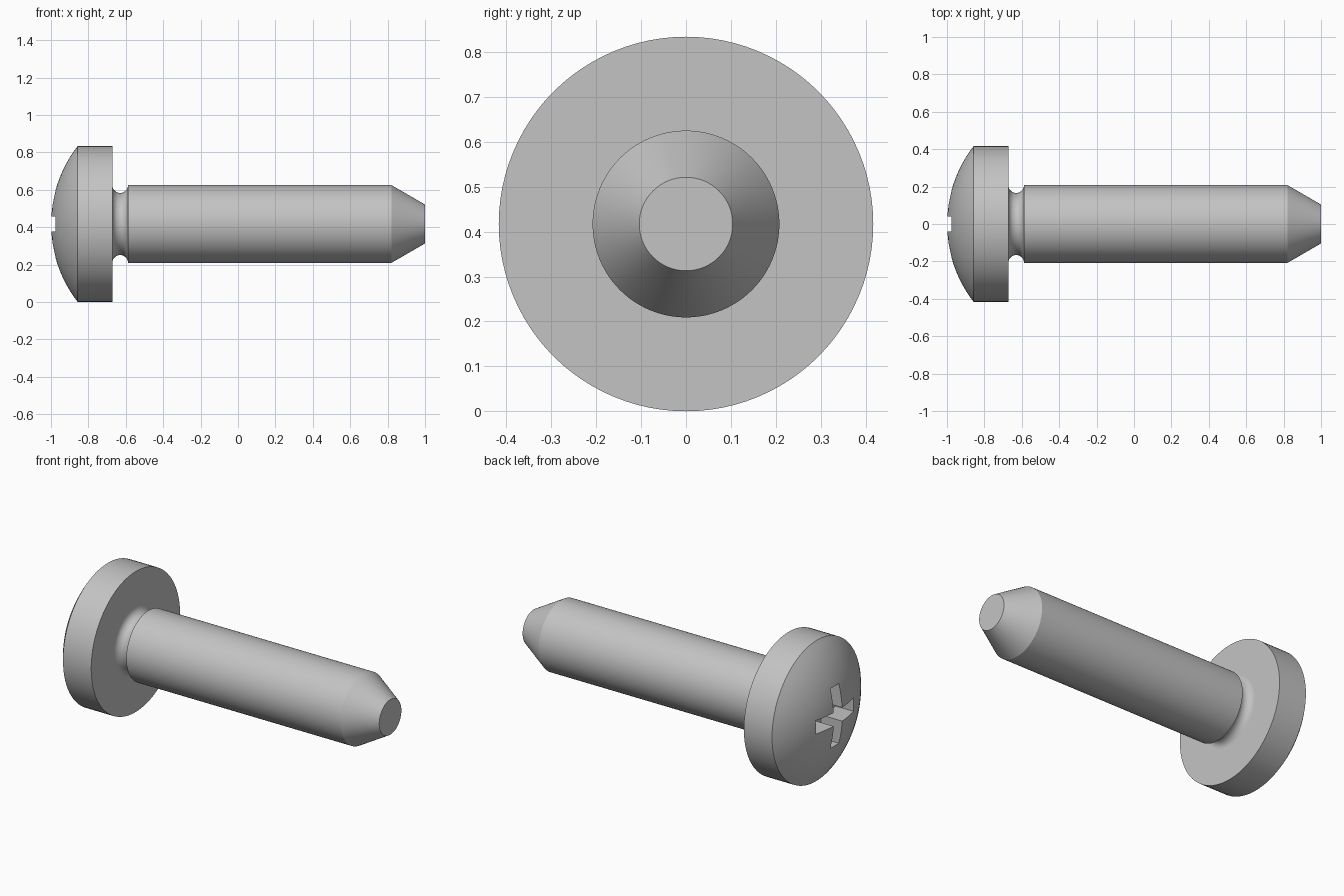
import bpy, bmesh, math
from mathutils import Matrix, Vector

cube = bpy.data.objects.get("Cube")
if cube:
    bpy.data.objects.remove(cube, do_unlink=True)

HEAD_R, SHAFT_R, TIP_R = 0.417, 0.208, 0.104
RIM_X, HEAD_BACK, SHAFT_X, TAPER_X = -0.857, -0.672, -0.588, 0.82
SLOT_W, SLOT_LEN, SLOT_DEPTH = 0.08, 0.354, 0.14
SEGMENTS = 96

steel = bpy.data.materials.new("steel grey")
steel.use_nodes = True
colour = (0.55, 0.55, 0.55, 1)
steel.diffuse_color = colour
steel.node_tree.nodes["Principled BSDF"].inputs["Base Color"].default_value = colour


def add_object(name, bm):
    bmesh.ops.recalc_face_normals(bm, faces=bm.faces)
    mesh = bpy.data.meshes.new(name)
    bm.to_mesh(mesh)
    bm.free()
    mesh.materials.append(steel)
    obj = bpy.data.objects.new(name, mesh)
    bpy.context.collection.objects.link(obj)
    return obj


def select(obj):
    bpy.ops.object.select_all(action="DESELECT")
    obj.select_set(True)
    bpy.context.view_layer.objects.active = obj


def lathe(name, profile):
    """Spin (x, radius) points around the screw's axis."""
    bm = bmesh.new()
    verts = [bm.verts.new((x, 0, r)) for x, r in profile]
    edges = [bm.edges.new(pair) for pair in zip(verts, verts[1:])]
    bmesh.ops.spin(bm, geom=verts + edges, cent=(0, 0, 0), axis=(1, 0, 0),
                   angle=math.tau, steps=SEGMENTS)
    bmesh.ops.remove_doubles(bm, verts=bm.verts, dist=0.0001)
    bmesh.ops.translate(bm, verts=bm.verts, vec=(0, 0, HEAD_R))
    return add_object(name, bm)


# Domed head: a spherical cap on a short cylinder
rise = RIM_X + 1
dome_r = (HEAD_R ** 2 + rise ** 2) / (2 * rise)
sweep = math.asin(HEAD_R / dome_r)
dome = [(-1 + dome_r * (1 - math.cos(sweep * i / 12)),
         dome_r * math.sin(sweep * i / 12)) for i in range(13)]
head = lathe("head", dome + [(HEAD_BACK, HEAD_R), (HEAD_BACK, 0)])

# Cross recess cut into the head
for size in ((SLOT_LEN, SLOT_W), (SLOT_W, SLOT_LEN)):
    bm = bmesh.new()
    bmesh.ops.create_cube(bm, size=1, matrix=Matrix.Translation((-1, 0, HEAD_R))
                          @ Matrix.Diagonal(Vector((2 * SLOT_DEPTH, *size, 1))))
    cutter = add_object("slot_cutter", bm)
    cutter.hide_render = True
    cut = head.modifiers.new("slot", "BOOLEAN")
    cut.operation, cut.solver, cut.object = "DIFFERENCE", "EXACT", cutter
    select(head)
    bpy.ops.object.modifier_apply(modifier=cut.name)
    bpy.data.objects.remove(cutter, do_unlink=True)

# Rounded groove under the head
mid, groove_r = (HEAD_BACK + SHAFT_X) / 2, (SHAFT_X - HEAD_BACK) / 2
neck = lathe("neck_groove", [
    (mid - groove_r * math.cos(math.pi * i / 14),
     SHAFT_R - groove_r * math.sin(math.pi * i / 14)) for i in range(15)])

# Plain shaft with a blunt tapered tip
shaft = lathe("shaft", [(SHAFT_X, SHAFT_R), (TAPER_X, SHAFT_R), (1, TIP_R), (1, 0)])

for part in (head, neck, shaft):
    select(part)
    bpy.ops.object.shade_smooth_by_angle(angle=math.radians(25))
